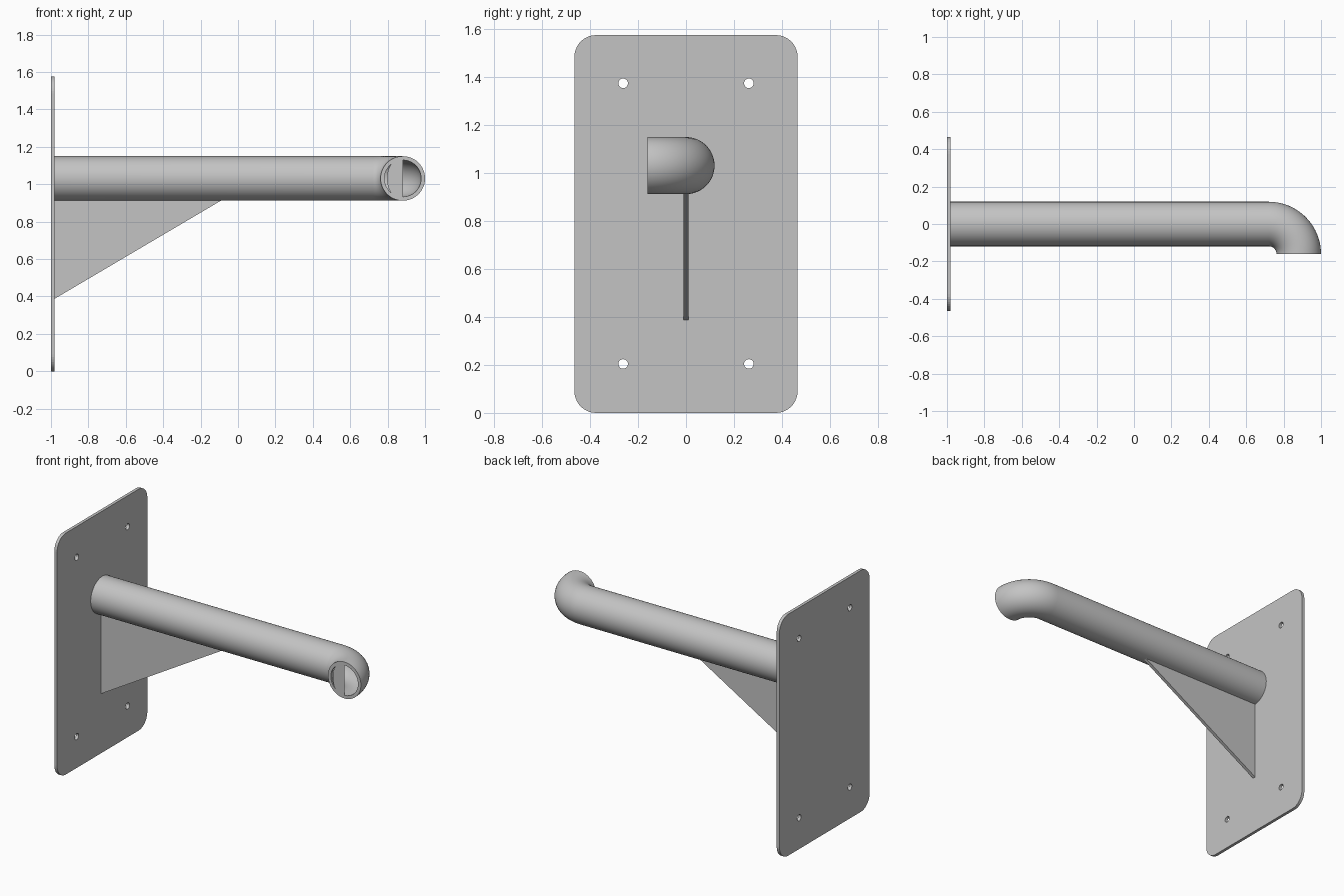
import bpy, bmesh
from math import sin, cos, pi, sqrt, asin, radians
from mathutils import Vector

cube = bpy.data.objects.get("Cube")
if cube:
    bpy.data.objects.remove(cube, do_unlink=True)

steel = bpy.data.materials.new("grey steel")
steel.use_nodes = True
GREY = (0.55, 0.55, 0.55, 1)
steel.diffuse_color = GREY
steel.node_tree.nodes["Principled BSDF"].inputs["Base Color"].default_value = GREY

PLATE_BACK, PLATE_FRONT = -1.0, -0.98
AXIS_Z, RADIUS, BORE = 1.031, 0.119, 0.098
BEND_X, BEND = 0.72, 0.161
SIDES = 48


def finish(name, bm, smooth=False):
    mesh = bpy.data.meshes.new(name)
    bm.to_mesh(mesh)
    bm.free()
    mesh.materials.append(steel)
    ob = bpy.data.objects.new(name, mesh)
    bpy.context.collection.objects.link(ob)
    if smooth:
        bpy.ops.object.select_all(action='DESELECT')
        ob.select_set(True)
        bpy.context.view_layer.objects.active = ob
        bpy.ops.object.shade_smooth_by_angle(angle=radians(35))


def arc(cu, cv, r, start, end, n):
    """n + 1 points along an arc, angles in radians."""
    return [(cu + r * cos(start + (end - start) * i / n),
             cv + r * sin(start + (end - start) * i / n)) for i in range(n + 1)]


def circle(cu, cv, r, n):
    return arc(cu, cv, r, 0, 2 * pi, n)[:-1]


def panel(name, loops, place, normal, depth=0):
    """Flat sheet from an outline and holes, thickened against its normal."""
    bm = bmesh.new()
    normal = Vector(normal)
    edges = []
    for loop in loops:
        vs = [bm.verts.new(place(u, v)) for u, v in loop]
        edges += [bm.edges.new((a, b)) for a, b in zip(vs, vs[1:] + vs[:1])]
    bmesh.ops.triangle_fill(bm, edges=edges, use_beauty=True, normal=normal)
    bm.normal_update()
    if depth:
        new = bmesh.ops.extrude_face_region(bm, geom=bm.faces[:])
        moved = [g for g in new["geom"] if isinstance(g, bmesh.types.BMVert)]
        bmesh.ops.translate(bm, verts=moved, vec=-normal * depth)
        bmesh.ops.recalc_face_normals(bm, faces=bm.faces[:])
    else:
        bmesh.ops.reverse_faces(bm, faces=[f for f in bm.faces if f.normal.dot(normal) < 0])
    finish(name, bm)


# Wall plate: rounded rectangle with four screw holes
HALF_W, HEIGHT, CORNER = 0.465, 1.575, 0.09
outline = []
corners = [(1, HEIGHT - CORNER), (-1, HEIGHT - CORNER), (-1, CORNER), (1, CORNER)]
for k, (side, v) in enumerate(corners):
    outline += arc(side * (HALF_W - CORNER), v, CORNER, k * pi / 2, (k + 1) * pi / 2, 10)
holes = [circle(u, v, 0.02, 20) for u in (-0.262, 0.262) for v in (0.204, 1.374)]
panel("wall_plate", [outline] + holes, lambda u, v: (PLATE_FRONT, u, v),
      (1, 0, 0), PLATE_FRONT - PLATE_BACK)

# Triangular gusset under the pipe
THICK = 0.022
panel("gusset", [[(PLATE_FRONT, 0.388), (-0.09, 0.913), (PLATE_FRONT, 0.913)]],
      lambda u, v: (u, -THICK / 2, v), (0, -1, 0), THICK)

# Pipe: hollow straight run and a quarter bend towards the front
path = [(PLATE_FRONT, 0, 0)]
STEPS = 20
for i in range(STEPS + 1):
    a = i / STEPS * pi / 2
    path.append((BEND_X + BEND * sin(a), -BEND + BEND * cos(a), a))
bm = bmesh.new()
for r, inside in ((RADIUS, False), (BORE, True)):
    rings = []
    for x, y, a in path:
        rings.append([bm.verts.new((x + c * sin(a), y + c * cos(a), AXIS_Z + s))
                      for c, s in circle(0, 0, r, SIDES)])
    for p, q in zip(rings, rings[1:]):
        for j in range(SIDES):
            k = (j + 1) % SIDES
            quad = (p[j], p[k], q[k], q[j])
            bm.faces.new(quad[::-1] if inside else quad)
finish("pipe", bm, smooth=True)

# End cap: half-round opening on one side, thin crescent slot on the other
END_X = BEND_X + BEND
half_round = arc(END_X, AXIS_Z, BORE, -pi / 2, pi / 2, 24)
TIP = 0.075
spread = asin(TIP / BORE)
slot = arc(END_X, AXIS_Z, BORE, pi - spread, pi + spread, 14)
inner_edge = []
for i in range(1, 14):
    v = -TIP + 2 * TIP * i / 14
    rim = sqrt(BORE ** 2 - v ** 2)
    inner_edge.append((END_X - rim + 0.014 * (1 - (v / TIP) ** 2), AXIS_Z + v))
panel("end_cap", [circle(END_X, AXIS_Z, RADIUS, SIDES), half_round, slot + inner_edge],
      lambda u, v: (u, -BEND, v), (0, -1, 0))
